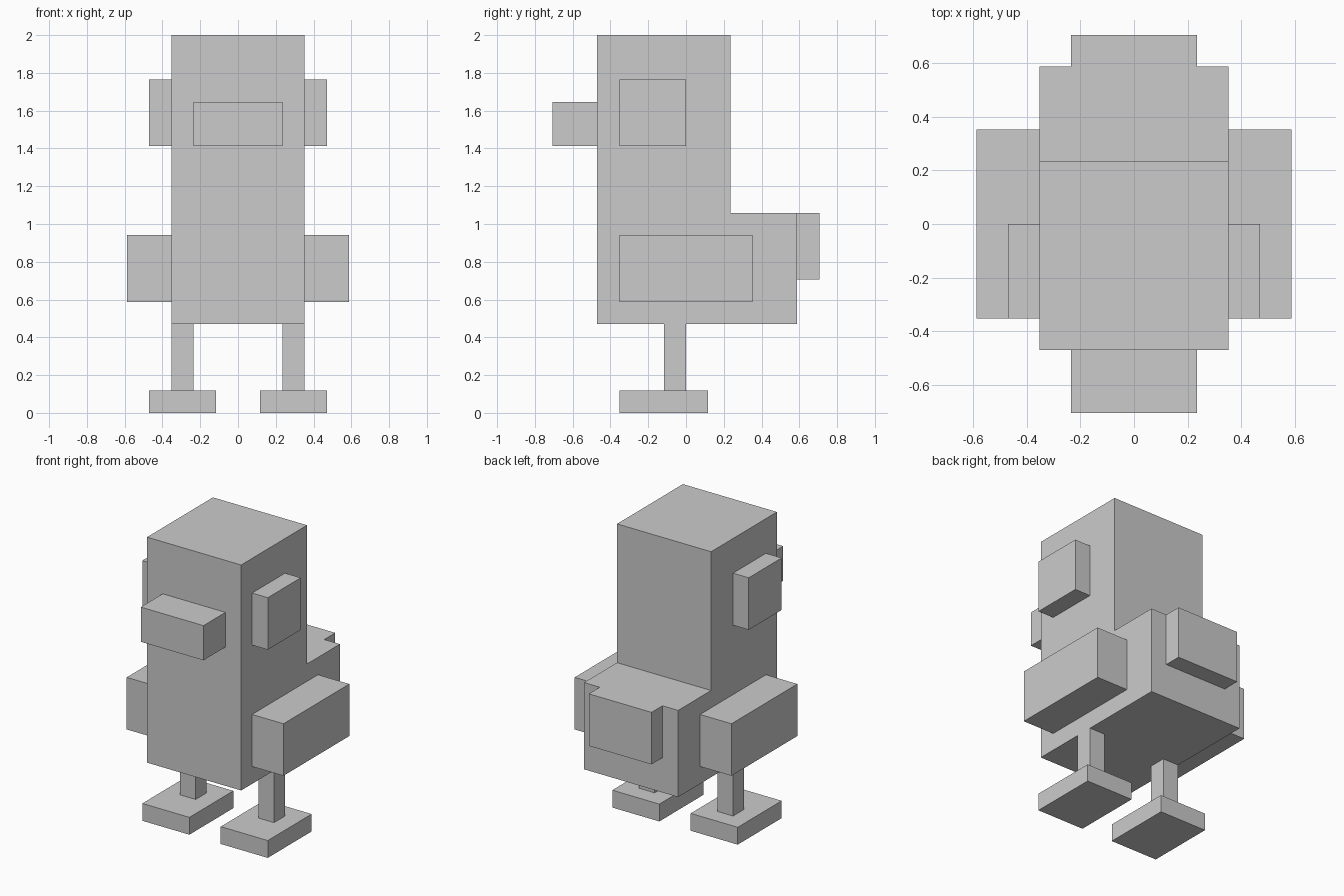
import bpy
import bmesh

if "Cube" in bpy.data.objects:
    bpy.data.objects.remove(bpy.data.objects["Cube"])

U = 2 / 17  # block unit: the model is 17 units tall


def make_object(name, bm):
    bmesh.ops.recalc_face_normals(bm, faces=bm.faces)
    mesh = bpy.data.meshes.new(name)
    bm.to_mesh(mesh)
    bm.free()
    obj = bpy.data.objects.new(name, mesh)
    bpy.context.collection.objects.link(obj)
    return obj


def box(name, x, y, z):
    """Box from (min, max) ranges in block units."""
    bm = bmesh.new()
    bmesh.ops.create_cube(bm, size=1)
    for v in bm.verts:
        v.co = [U * (r[0] if c < 0 else r[1]) for c, r in zip(v.co, (x, y, z))]
    return make_object(name, bm)


def pair(name, x, y, z):
    box(name + "_right", x, y, z)
    box(name + "_left", (-x[1], -x[0]), y, z)


# Head and body: one L-shaped side profile extruded across the width
profile = [(-4, 4), (5, 4), (5, 9), (2, 9), (2, 17), (-4, 17)]
bm = bmesh.new()
side = bm.faces.new([bm.verts.new((-3 * U, y * U, z * U)) for y, z in profile])
ext = bmesh.ops.extrude_face_region(bm, geom=[side], use_keep_orig=True)
verts = [g for g in ext["geom"] if isinstance(g, bmesh.types.BMVert)]
bmesh.ops.translate(bm, verts=verts, vec=(6 * U, 0, 0))
make_object("body", bm)

# Beak and tail
box("beak", (-2, 2), (-6, -4), (12, 14))
box("tail", (-2, 2), (5, 6), (6, 9))

# Mirrored parts
pair("eye", (3, 4), (-3, 0), (12, 15))
pair("wing", (3, 5), (-3, 3), (5, 8))
pair("leg", (2, 3), (-1, 0), (1, 4))
pair("foot", (1, 4), (-3, 1), (0, 1))
